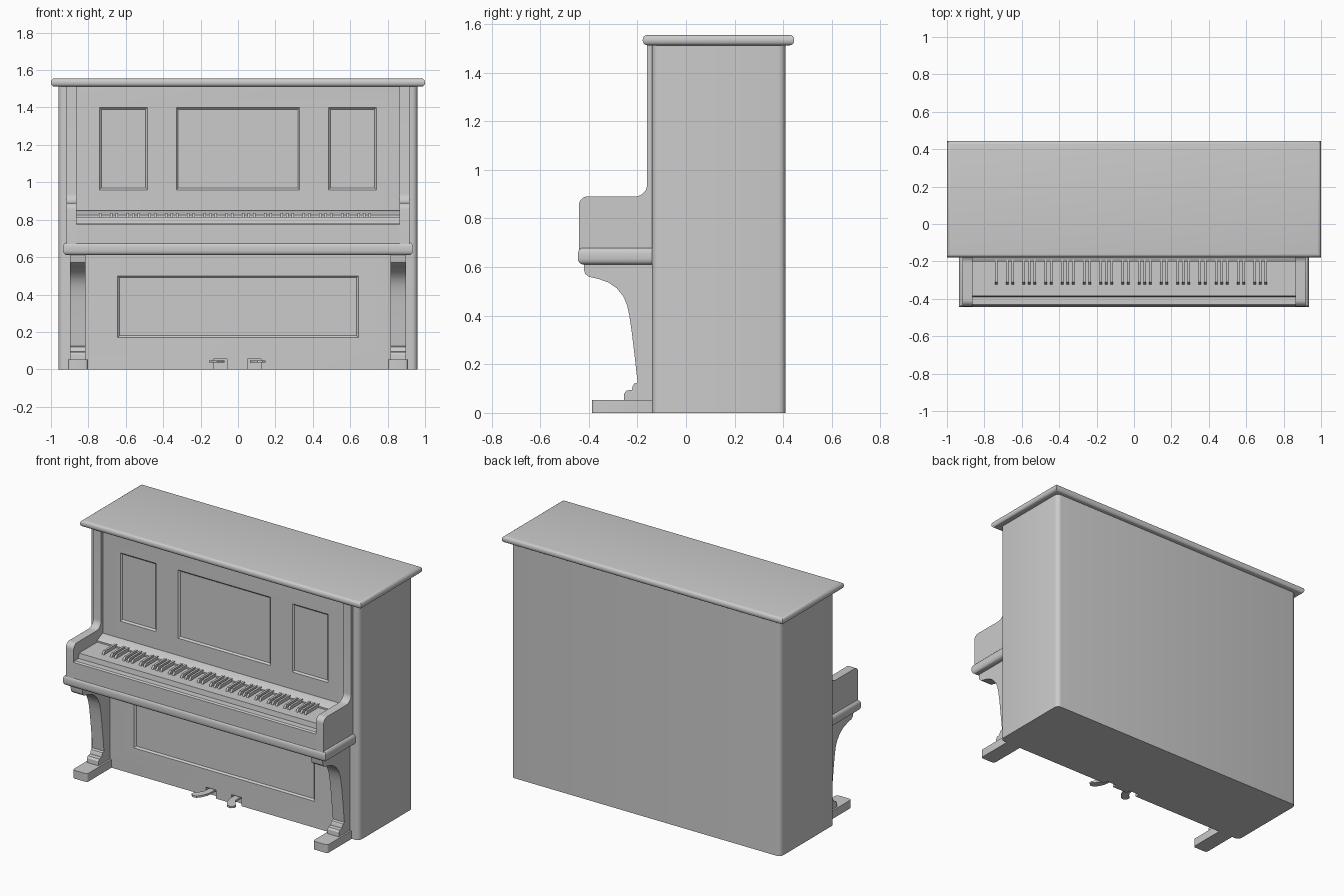
import bpy, bmesh
from math import cos, sin, radians

if "Cube" in bpy.data.objects:
    bpy.data.objects.remove(bpy.data.objects["Cube"])


def finish(bm, name, smooth=True):
    bmesh.ops.recalc_face_normals(bm, faces=bm.faces)
    me = bpy.data.meshes.new(name)
    bm.to_mesh(me)
    bm.free()
    ob = bpy.data.objects.new(name, me)
    bpy.context.collection.objects.link(ob)
    if smooth:
        bpy.ops.object.select_all(action='DESELECT')
        ob.select_set(True)
        bpy.context.view_layer.objects.active = ob
        bpy.ops.object.shade_smooth_by_angle()
    return ob


def box(name, lo, hi, width=0, vertical=False, segs=4):
    """Box with either its vertical or its horizontal edges rounded."""
    bm = bmesh.new()
    bmesh.ops.create_cube(bm, size=1)
    for v in bm.verts:
        v.co = [(a + b) / 2 + c * (b - a) for a, b, c in zip(lo, hi, v.co)]
    if width:
        edges = [e for e in bm.edges
                 if (abs(e.verts[0].co.z - e.verts[1].co.z) > 1e-4) == vertical]
        bmesh.ops.bevel(bm, geom=edges, offset=width, segments=segs,
                        profile=0.5, affect='EDGES')
    return finish(bm, name)


def prism(name, pts, lo, hi, place):
    """Extrude a 2D outline from lo to hi; place(u, v, w) gives the 3D point."""
    bm = bmesh.new()
    a, b = [[bm.verts.new(place(u, v, w)) for u, v in pts] for w in (lo, hi)]
    bm.faces.new(a)
    bm.faces.new(b[::-1])
    for i in range(len(pts)):
        j = (i + 1) % len(pts)
        bm.faces.new((a[i], b[i], b[j], a[j]))
    return finish(bm, name)


def side(u, v, w):
    return (w, u, v)


def flat(u, v, w):
    return (u, v, w)


def arc(cy, cz, r, a0, a1, n=8):
    angles = [radians(a0 + (a1 - a0) * i / n) for i in range(n + 1)]
    return [(cy + r * cos(a), cz + r * sin(a)) for a in angles]


# Case with rounded upright corners
case = box("case", (-0.96, -0.14, 0), (0.96, 0.41, 1.52), 0.03, vertical=True)

# Cutter for the sunken panels (sloped borders) and pedal slots
bm = bmesh.new()


def add_cutter(x0, x1, z0, z1, depth, slope):
    rings = []
    for y, g in ((-0.14 + depth, 0), (-0.15, slope * (depth + 0.01) / depth)):
        rings.append([bm.verts.new((x, y, z)) for x, z in
                      ((x0 - g, z0 - g), (x1 + g, z0 - g), (x1 + g, z1 + g), (x0 - g, z1 + g))])
    a, b = rings
    bm.faces.new(a)
    bm.faces.new(b[::-1])
    for i in range(4):
        j = (i + 1) % 4
        bm.faces.new((a[i], b[i], b[j], a[j]))


for x0, x1, z0, z1 in ((-0.73, -0.495, 0.97, 1.39), (-0.32, 0.32, 0.97, 1.39),
                       (0.495, 0.73, 0.97, 1.39), (-0.633, 0.633, 0.18, 0.49)):
    add_cutter(x0, x1, z0, z1, 0.01, 0.01)
for x in (-0.095, 0.087):
    add_cutter(x - 0.036, x + 0.036, -0.02, 0.055, 0.03, 0)
cutter = finish(bm, "panel_cutter", False)
cutter.hide_render = True
cutter.hide_viewport = False
cutter.display_type = 'WIRE'
cut = case.modifiers.new("panels", 'BOOLEAN')
cut.operation = 'DIFFERENCE'
cut.solver = 'EXACT'
cut.object = cutter

# Lid and key bed with rounded mouldings
box("lid", (-1, -0.178, 1.512), (1, 0.445, 1.555), 0.019)
box("key_bed", (-0.935, -0.445, 0.61), (0.935, -0.11, 0.68), 0.024)

# Key slip, white key surface and sloping fallboard in one profile
prism("keyboard_base", [(-0.12, 0.67), (-0.438, 0.67), (-0.438, 0.775), (-0.43, 0.783),
                        (-0.39, 0.783), (-0.385, 0.815), (-0.2, 0.815), (-0.2, 0.825),
                        (-0.15, 0.85), (-0.12, 0.85)], -0.87, 0.87, side)

# Black keys: twos and threes across 52 white key widths
pitch = 0.0294
for i in range(1, 51):
    if i % 7 in (2, 5):
        continue
    x = -0.765 + pitch * i
    prism("black_key", [(-0.19, 0.81), (-0.325, 0.81), (-0.322, 0.822), (-0.31, 0.836),
                        (-0.19, 0.836)], x - 0.007, x + 0.007, side)

# Cheeks: arm sweeping up into a slim pillar
cheek = ([(-0.12, 0.67), (-0.44, 0.67)] + arc(-0.405, 0.855, 0.035, 180, 90)
         + arc(-0.21, 0.94, 0.05, 270, 360) + [(-0.16, 1.52), (-0.12, 1.52)])
# Curved leg outline with stepped base
leg = [(-0.12, 0.62), (-0.42, 0.62), (-0.42, 0.59), (-0.415, 0.572), (-0.4, 0.56),
       (-0.36, 0.551), (-0.32, 0.537), (-0.285, 0.513), (-0.258, 0.48), (-0.243, 0.445),
       (-0.233, 0.4), (-0.224, 0.34), (-0.212, 0.24), (-0.199, 0.125), (-0.213, 0.12),
       (-0.22, 0.108), (-0.222, 0.095), (-0.245, 0.092), (-0.254, 0.08), (-0.256, 0.045),
       (-0.12, 0.045)]
# Pedal plan, curving outward from its slot
pedal = [(0.065, -0.1), (0.065, -0.17), (0.07, -0.2), (0.085, -0.235), (0.105, -0.26),
         (0.13, -0.265), (0.147, -0.25), (0.147, -0.23), (0.125, -0.205), (0.108, -0.18),
         (0.103, -0.1)]
for s, label in ((-1, "left"), (1, "right")):
    prism(label + "_cheek", cheek, s * 0.863, s * 0.918, side)
    prism(label + "_front_leg", leg, s * 0.815, s * 0.897, side)
    xs = sorted((s * 0.803, s * 0.908))
    box(label + "_foot", (xs[0], -0.387, 0), (xs[1], -0.1, 0.053), 0.015, vertical=True)
    shift = -0.008 if s < 0 else 0
    prism(label + "_pedal", [(s * x + shift, y) for x, y in pedal], 0.036, 0.048, flat)
